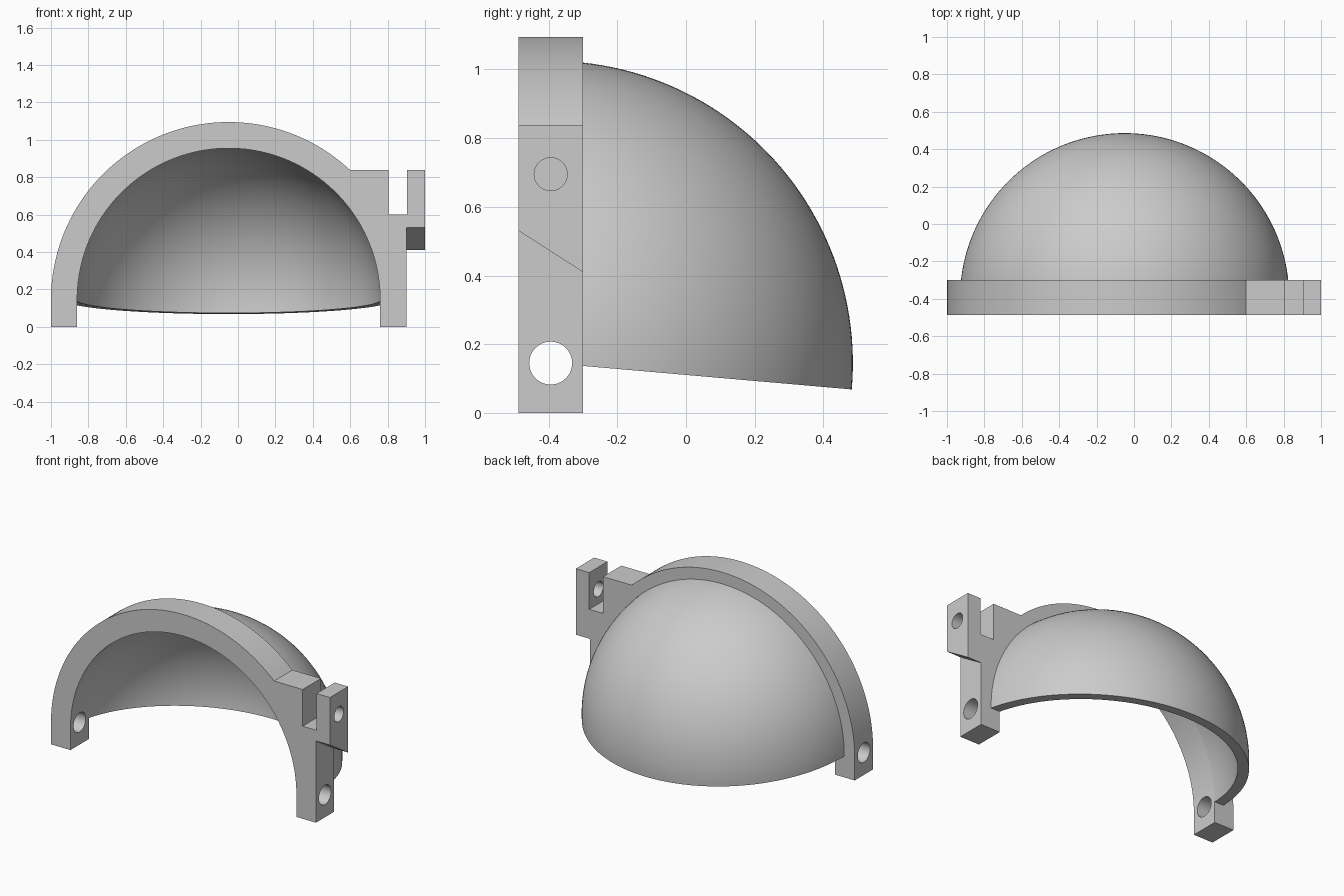
import bpy, bmesh
from math import sin, cos, pi, radians, sqrt
from mathutils import Vector

cube = bpy.data.objects.get("Cube")
if cube:
    bpy.data.objects.remove(cube, do_unlink=True)

CENTER = Vector((-0.05, -0.394, 0.145))   # shared centre of arch and dome
FRONT, BACK = -0.487, -0.30               # arch depth
R_ARCH, R_OPENING = 0.95, 0.81
R_DOME, R_DOME_IN = 0.88, 0.815
TILT = radians(5)                         # downward slope of the dome rim

grey = bpy.data.materials.new("light_grey_plastic")
grey.use_nodes = True
grey.diffuse_color = (0.6, 0.6, 0.6, 1)
grey.node_tree.nodes["Principled BSDF"].inputs["Base Color"].default_value = grey.diffuse_color


def make_object(name, bm):
    bmesh.ops.recalc_face_normals(bm, faces=bm.faces)
    mesh = bpy.data.meshes.new(name)
    bm.to_mesh(mesh)
    bm.free()
    mesh.materials.append(grey)
    obj = bpy.data.objects.new(name, mesh)
    bpy.context.collection.objects.link(obj)
    return obj


def activate(obj):
    bpy.ops.object.select_all(action='DESELECT')
    obj.select_set(True)
    bpy.context.view_layer.objects.active = obj


def smooth(obj):
    activate(obj)
    bpy.ops.object.shade_smooth_by_angle(angle=radians(30))


def arc(radius, start, end, steps):
    angles = [start + (end - start) * i / steps for i in range(steps + 1)]
    return [(radius * cos(a), radius * sin(a)) for a in angles]


def drill(obj, x0, x1, z, radius):
    """Cut a round hole along x."""
    bpy.ops.mesh.primitive_cylinder_add(
        vertices=48, radius=radius, depth=x1 - x0,
        location=((x0 + x1) / 2, CENTER.y, z), rotation=(0, pi / 2, 0))
    cutter = bpy.context.object
    cutter.name = "hole_cutter"
    cutter.hide_render = True
    cutter.data.materials.append(grey)
    mod = obj.modifiers.new("hole", 'BOOLEAN')
    mod.operation = 'DIFFERENCE'
    mod.solver = 'EXACT'
    mod.object = cutter
    activate(obj)
    bpy.ops.object.modifier_apply(modifier=mod.name)
    bpy.data.objects.remove(cutter, do_unlink=True)


# Arch with two legs, a slotted block and a hanging tab on its left
block_top, slot_floor, tab_front, tab_back = 0.838, 0.60, 0.53, 0.41
leg_x, tab_x, slot_x = 0.90, 1.0, 0.805
rise = block_top - CENTER.z
meet = math_angle = pi / 2 - Vector((0, 1)).angle(Vector((sqrt(R_ARCH**2 - rise**2), rise)))

outer = [(x + CENTER.x, z + CENTER.z) for x, z in arc(R_ARCH, pi, meet, 80)]
inner = [(x + CENTER.x, z + CENTER.z) for x, z in arc(R_OPENING, 0, pi, 96)]
bracket = [(slot_x, block_top), (slot_x, slot_floor), (leg_x + 0.004, slot_floor),
           (leg_x + 0.004, block_top), (tab_x, block_top),
           (tab_x, tab_front), (leg_x, tab_front), (leg_x, 0)]
profile = ([(-1, 0)] + outer + bracket
           + [(CENTER.x + R_OPENING, 0)] + inner + [(CENTER.x - R_OPENING, 0)])

bm = bmesh.new()
face = bm.faces.new([bm.verts.new((x, FRONT, z)) for x, z in profile])
extruded = bmesh.ops.extrude_face_region(bm, geom=[face])["geom"]
for v in (g for g in extruded if isinstance(g, bmesh.types.BMVert)):
    v.co.y = BACK
    # Slanted underside of the tab
    if v.co.x > leg_x - 0.001 and abs(v.co.z - tab_front) < 0.001:
        v.co.z = tab_back
arch = make_object("arch_with_bracket", bm)

drill(arch, -1.2, 1.2, CENTER.z, 0.0625)   # pivot hole through both legs
drill(arch, 0.85, 1.1, 0.695, 0.048)       # small hole through the tab
smooth(arch)

# Dome shell: half-ring section swept about the pivot axis, trimmed inside the arch
section = arc(R_DOME, 0.06, pi - 0.06, 80) + arc(R_DOME_IN, pi - 0.06, 0.06, 80)
bm = bmesh.new()
verts = [bm.verts.new(CENTER + Vector((x, y * cos(TILT), -y * sin(TILT)))) for x, y in section]
edges = [bm.edges.new((a, b)) for a, b in zip(verts, verts[1:] + verts[:1])]
rim = bm.faces.new(verts)
bmesh.ops.spin(bm, geom=verts + edges, cent=CENTER, axis=(1, 0, 0),
               angle=pi / 2 + TILT, steps=48)
bmesh.ops.remove_doubles(bm, verts=bm.verts, dist=1e-5)
if sum(v.co.z for v in bm.verts) < 0:
    raise RuntimeError("dome swept the wrong way")
bmesh.ops.bisect_plane(bm, geom=bm.verts[:] + bm.edges[:] + bm.faces[:],
                       plane_co=(0, BACK - 0.02, 0), plane_no=(0, -1, 0), clear_outer=True)
bmesh.ops.edgenet_fill(bm, edges=[e for e in bm.edges if e.is_boundary])
dome = make_object("dome_shell", bm)
smooth(dome)
